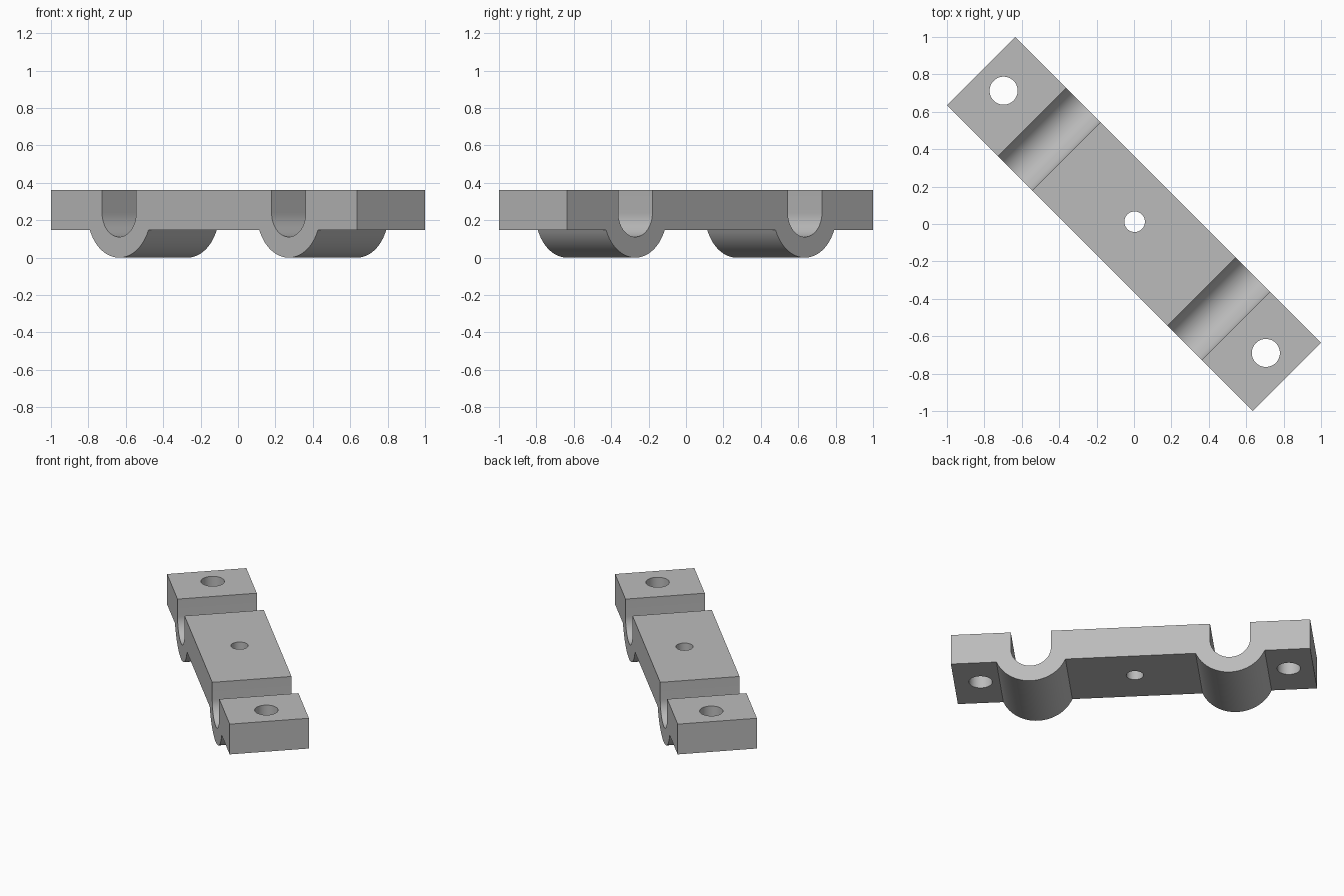
import bpy, bmesh, math
from mathutils import Matrix

cube = bpy.data.objects.get("Cube")
if cube:
    bpy.data.objects.remove(cube, do_unlink=True)

HALF_LEN, HALF_WID = 1.156, 0.258
TOP, UNDER = 0.363, 0.149
SADDLE_U, AXIS_Z = 0.641, 0.24
R_IN, R_OUT = 0.129, 0.24
TURN = Matrix.Rotation(-math.pi / 4, 4, 'Z')

grey = bpy.data.materials.new("plain_grey")
grey.use_nodes = True
colour = (0.5, 0.5, 0.5, 1)
grey.diffuse_color = colour
grey.node_tree.nodes["Principled BSDF"].inputs["Base Color"].default_value = colour


def arc(centre, radius, start, end, steps=32):
    angles = [start + (end - start) * i / steps for i in range(steps + 1)]
    return [(centre + radius * math.cos(a), AXIS_Z + radius * math.sin(a)) for a in angles]


def add_object(name, bm):
    bmesh.ops.recalc_face_normals(bm, faces=bm.faces)
    mesh = bpy.data.meshes.new(name)
    bm.to_mesh(mesh)
    bm.free()
    mesh.materials.append(grey)
    obj = bpy.data.objects.new(name, mesh)
    obj.matrix_world = TURN
    bpy.context.collection.objects.link(obj)
    return obj


# Side profile: flat underside with two round bulges, flat top with two U slots
drop = math.asin((AXIS_Z - UNDER) / R_OUT)
profile = [(-HALF_LEN, TOP), (-HALF_LEN, UNDER)]
for u in (-SADDLE_U, SADDLE_U):
    profile += arc(u, R_OUT, math.pi + drop, 2 * math.pi - drop)
profile += [(HALF_LEN, UNDER), (HALF_LEN, TOP)]
for u in (SADDLE_U, -SADDLE_U):
    profile += [(u + R_IN, TOP)] + arc(u, R_IN, 0, -math.pi) + [(u - R_IN, TOP)]

bm = bmesh.new()
face = bm.faces.new([bm.verts.new((u, -HALF_WID, z)) for u, z in profile])
sweep = bmesh.ops.extrude_face_region(bm, geom=[face])
moved = [g for g in sweep["geom"] if isinstance(g, bmesh.types.BMVert)]
bmesh.ops.translate(bm, verts=moved, vec=(0, 2 * HALF_WID, 0))
clamp = add_object("double_saddle_clamp", bm)

# Bolt holes: large at the ends, small in the middle
bm = bmesh.new()
for u, radius in ((-0.997, 0.075), (-0.006, 0.055), (0.986, 0.075)):
    bmesh.ops.create_cone(bm, cap_ends=True, segments=48, radius1=radius, radius2=radius,
                          depth=1, matrix=Matrix.Translation((u, 0.011, UNDER)))
cutter = add_object("bolt_hole_cutter", bm)
cutter.hide_render = True

bpy.context.view_layer.update()
holes = clamp.modifiers.new("bolt_holes", 'BOOLEAN')
holes.operation = 'DIFFERENCE'
holes.solver = 'EXACT'
holes.object = cutter
bpy.ops.object.select_all(action='DESELECT')
clamp.select_set(True)
bpy.context.view_layer.objects.active = clamp
bpy.ops.object.modifier_apply(modifier=holes.name)
bpy.data.objects.remove(cutter, do_unlink=True)
bpy.ops.object.shade_smooth_by_angle(angle=math.radians(30))
